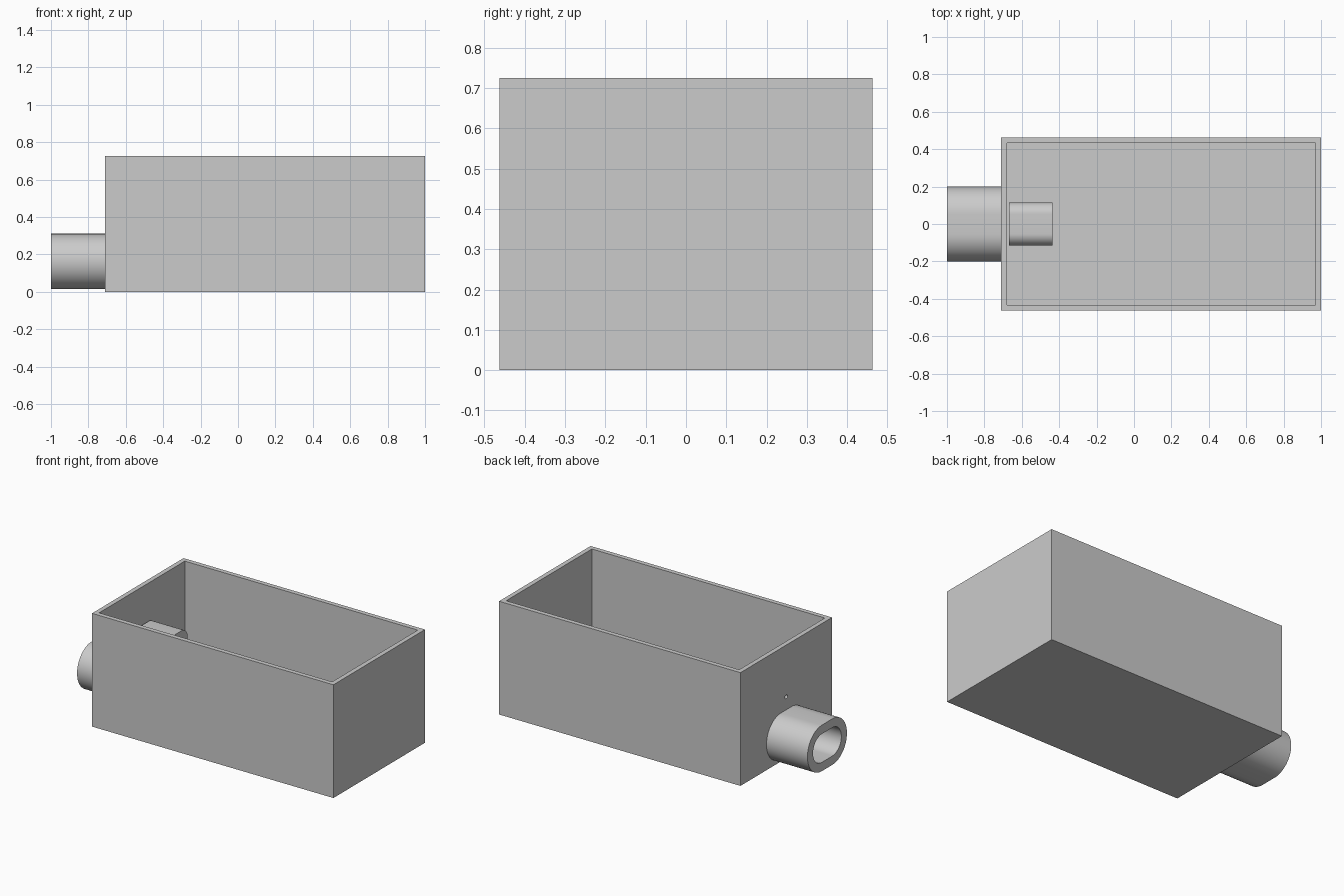
import bpy, bmesh
from math import pi, sin, cos, radians

cube = bpy.data.objects.get("Cube")
if cube:
    bpy.data.objects.remove(cube, do_unlink=True)

grey = bpy.data.materials.new("plain_grey")
grey.use_nodes = True
COLOUR = (0.6, 0.6, 0.6, 1)
grey.diffuse_color = COLOUR
grey.node_tree.nodes["Principled BSDF"].inputs["Base Color"].default_value = COLOUR

X0, X1, HALF_Y, TOP, WALL = -0.71, 1.0, 0.463, 0.725, 0.042
STRAIGHT = 0.0525
ARC = 24


def finish(name, bm):
    bmesh.ops.recalc_face_normals(bm, faces=bm.faces)
    mesh = bpy.data.meshes.new(name)
    bm.to_mesh(mesh)
    bm.free()
    mesh.materials.append(grey)
    obj = bpy.data.objects.new(name, mesh)
    bpy.context.collection.objects.link(obj)
    return obj


def slot_loop(bm, x, z, radius, straight):
    """Ring of vertices: two half circles joined by level straights."""
    ring = []
    for side, start in ((1, -pi / 2), (-1, pi / 2)):
        for i in range(ARC + 1):
            a = start + pi * i / ARC
            ring.append(bm.verts.new((x, side * straight + radius * cos(a),
                                      z + radius * sin(a))))
    return ring


def bridge(bm, a, b):
    n = len(a)
    for i in range(n):
        j = (i + 1) % n
        bm.faces.new((a[i], a[j], b[j], b[i]))


def slot_tube(name, x_start, x_end, outer, inner):
    """Hollow tube along x; outer and inner are (z, radius, straight)."""
    bm = bmesh.new()
    rings = [slot_loop(bm, x, *shape) for x, shape in
             ((x_start, outer), (x_end, outer), (x_end, inner), (x_start, inner))]
    for i in range(4):
        bridge(bm, rings[i], rings[(i + 1) % 4])
    obj = finish(name, bm)
    bpy.ops.object.select_all(action='DESELECT')
    obj.select_set(True)
    bpy.context.view_layer.objects.active = obj
    bpy.ops.object.shade_smooth_by_angle(angle=radians(30))
    return obj


def slot_cutter(name, target, shape):
    """Solid slot that pierces the end wall of the target."""
    bm = bmesh.new()
    a = slot_loop(bm, X0 - WALL, *shape)
    b = slot_loop(bm, X0 + 2 * WALL, *shape)
    bridge(bm, a, b)
    bm.faces.new(a)
    bm.faces.new(b)
    obj = finish(name, bm)
    obj.hide_render = True
    obj.hide_set(True)
    mod = target.modifiers.new(name, 'BOOLEAN')
    mod.operation = 'DIFFERENCE'
    mod.solver = 'EXACT'
    mod.object = obj


# Open box: inset the top face and sink it to the floor
bm = bmesh.new()
bmesh.ops.create_cube(bm, size=1)
for v in bm.verts:
    v.co = (X1 if v.co.x > 0 else X0,
            HALF_Y if v.co.y > 0 else -HALF_Y,
            TOP if v.co.z > 0 else 0)
bm.normal_update()
lid = max(bm.faces, key=lambda f: f.calc_center_median().z)
bmesh.ops.inset_region(bm, faces=[lid], thickness=WALL)
sunk = bmesh.ops.extrude_discrete_faces(bm, faces=[lid])["faces"][0]
for v in sunk.verts:
    v.co.z = WALL
box = finish("open_box", bm)

# Outer sleeve and inner stub with their bores
bore = (0.163, 0.091, STRAIGHT)
pinhole = (0.394, 0.012, 0.001)
slot_tube("outer_sleeve", -1.0, X0, (0.163, 0.1475, STRAIGHT), bore)
slot_tube("inner_stub", X0 + WALL, -0.437, (0.427, 0.0625, STRAIGHT), pinhole)
slot_cutter("sleeve_bore_cutter", box, bore)
slot_cutter("pinhole_cutter", box, pinhole)
